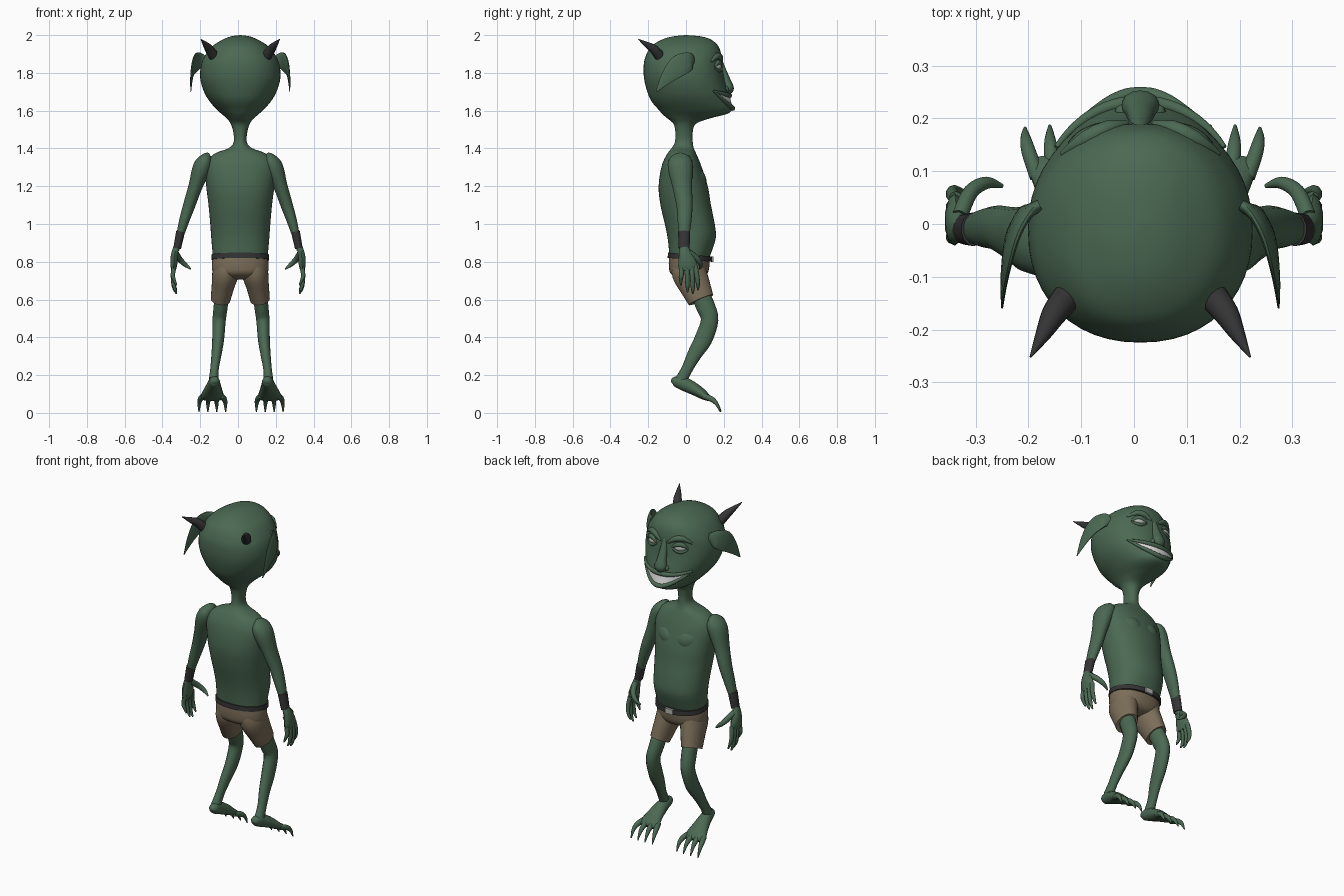
import bpy, bmesh, math
from mathutils import Vector

CX = 0.012  # the figure stands slightly right of the grid centre


def material(name, rgb):
    m = bpy.data.materials.new(name)
    m.diffuse_color = (*rgb, 1)
    return m


SKIN = material("green skin", (0.070, 0.140, 0.085))
DARK = material("charcoal", (0.035, 0.034, 0.036))
CLOTH = material("brown cloth", (0.200, 0.155, 0.100))
TEETH = material("white teeth", (0.75, 0.75, 0.75))
METAL = material("grey buckle", (0.45, 0.47, 0.45))


def smooth(rows, k=4):
    """Catmull-Rom interpolation of equal-length number rows."""
    out, n = [], len(rows)
    for i in range(n - 1):
        p = [rows[max(0, i - 1)], rows[i], rows[i + 1], rows[min(n - 1, i + 2)]]
        for j in range(k):
            t = j / k
            out.append([0.5 * (2 * b + (c - a) * t + (2 * a - 5 * b + 4 * c - d) * t * t
                               + (3 * b - a - 3 * c + d) * t ** 3) for a, b, c, d in zip(*p)])
    return out + [list(rows[-1])]


def skin_rings(bm, rings, closed=True, caps=True):
    vs = [[bm.verts.new(p) for p in r] for r in rings]
    n = len(vs[0])
    for a, b in zip(vs, vs[1:]):
        for i in range(n if closed else n - 1):
            j = (i + 1) % n
            bm.faces.new((a[i], a[j], b[j], b[i]))
    if closed and caps:
        bm.faces.new(vs[0][::-1])
        bm.faces.new(vs[-1])


def finish(bm, name, mat, angle=50):
    bmesh.ops.recalc_face_normals(bm, faces=bm.faces)
    me = bpy.data.meshes.new(name)
    bm.to_mesh(me)
    bm.free()
    me.materials.append(mat)
    ob = bpy.data.objects.new(name, me)
    bpy.context.collection.objects.link(ob)
    bpy.ops.object.select_all(action='DESELECT')
    ob.select_set(True)
    bpy.context.view_layer.objects.active = ob
    bpy.ops.object.shade_smooth_by_angle(angle=math.radians(angle))
    return ob


def tube(bm, rows, ref, n=14, k=4, s=1, cx=CX):
    """Sweep an oval; rows are x, y, z, radius along ref, radius across."""
    rows = smooth(rows, k)
    rings = []
    for i, r in enumerate(rows):
        t = (Vector(rows[min(i + 1, len(rows) - 1)][:3]) - Vector(rows[max(i - 1, 0)][:3])).normalized()
        b = t.cross(Vector(ref)).normalized()
        a = b.cross(t)
        ring = []
        for q in range(n):
            w = math.tau * q / n
            p = Vector(r[:3]) + a * max(r[3], .001) * math.cos(w) + b * max(r[4], .001) * math.sin(w)
            ring.append((cx + s * p.x, p.y, p.z))
        rings.append(ring)
    skin_rings(bm, rings)


def pair(name, mat, paths, ref, cx=CX, **kw):
    bm = bmesh.new()
    for s in (-1, 1):
        for rows in paths:
            tube(bm, rows, ref, s=s, cx=cx, **kw)
    return finish(bm, name, mat)


# Head, neck and torso: rows are z, half width, back y, front y
BODY = smooth([
    (2.0, .004, -.004, .004), (1.993, .05, -.07, .08), (1.975, .095, -.13, .135), (1.94, .15, -.185, .172),
    (1.89, .188, -.213, .188), (1.84, .208, -.224, .192), (1.77, .212, -.222, .203), (1.70, .192, -.205, .222),
    (1.65, .163, -.183, .234), (1.605, .124, -.145, .243), (1.582, .098, -.125, .215), (1.56, .073, -.10, .13),
    (1.53, .05, -.066, .052), (1.48, .036, -.056, .035), (1.43, .036, -.06, .036), (1.40, .065, -.078, .042),
    (1.37, .14, -.10, .055), (1.31, .185, -.128, .08), (1.2, .18, -.145, .115), (1.1, .168, -.135, .132),
    (1.0, .159, -.112, .152), (.93, .154, -.098, .158), (.86, .148, -.09, .138), (.80, .144, -.085, .115)])


def section(row, a, off=0):
    z, w, yb, yf = row
    sx, cy = math.sin(a), math.cos(a)
    x = (w + off) * math.copysign(abs(sx) ** .92, sx)
    y = (yb + yf) / 2 + ((yf - yb) / 2 + off) * math.copysign(abs(cy) ** .92, cy)
    return (CX + x, y, z)


def loft(name, mat, rows, n=48, off=0):
    bm = bmesh.new()
    skin_rings(bm, [[section(r, math.tau * i / n, off) for i in range(n)] for r in rows])
    return finish(bm, name, mat)


def on_head(a, z, off=0):
    for p, q in zip(BODY, BODY[1:]):
        if p[0] >= z >= q[0]:
            t = (p[0] - z) / (p[0] - q[0])
            return section([u + (v - u) * t for u, v in zip(p, q)], a, off)


def face_tube(bm, pts, radii, off):
    rows = []
    for (a, z), r in zip(pts, radii):
        x, y, z = on_head(a, z, off)
        rows.append((x - CX, y, z, r, r))
    tube(bm, rows, (0, 0, 1), n=10, k=2)


loft("head_and_torso", SKIN, BODY)

# Mouth: a curved teeth band between two lips
A = math.radians(52)
US = [i / 12 - 1 for i in range(25)]
upper = [(u * A, 1.680 + .025 * u * u) for u in US]
lower = [(u * A, 1.612 + .093 * u * u) for u in US]
bm = bmesh.new()
skin_rings(bm, [[on_head(a, zl + (zu - zl) * v / 5, .004) for (a, zu), (_, zl) in zip(upper, lower)]
                for v in range(6)], closed=False)
finish(bm, "teeth", TEETH)
bm = bmesh.new()
lip = [.005 + .008 * (1 - u * u) for u in US]
for curve in (upper, lower):
    face_tube(bm, curve, lip, .004)
finish(bm, "lips", SKIN)

# Nose and brows
bm = bmesh.new()
tube(bm, [(0, .175, 1.88, .012, .012), (0, .192, 1.82, .018, .02), (0, .212, 1.76, .024, .028),
          (0, .226, 1.715, .028, .036), (0, .228, 1.69, .012, .016)], (0, 1, 0))
for s in (-1, 1):
    tube(bm, [(.012, .205, 1.715, .006, .006), (.032, .212, 1.712, .018, .016), (.045, .2, 1.705, .005, .005)],
         (0, 0, 1), s=s)
    face_tube(bm, [(s * .1, 1.855), (s * .3, 1.883), (s * .55, 1.888), (s * .8, 1.86)],
              [.006, .016, .016, .005], 0)
finish(bm, "nose_and_brows", SKIN)

# Eyes with heavy lids
for name, mat, parts in (
        ("eyes", METAL, [([.25, .35, .44, .53, .63], [1.832] * 5, [.003, .014, .017, .014, .003], -.006)]),
        ("eyelids", SKIN, [([.22, .33, .44, .55, .66], [1.835, 1.85, 1.855, 1.85, 1.832], [.004, .012, .014, .012, .004], 0),
                           ([.22, .33, .44, .55, .66], [1.83, 1.816, 1.811, 1.816, 1.828], [.004, .008, .009, .008, .004], 0)])):
    bm = bmesh.new()
    for s in (-1, 1):
        for an, zs, rs, off in parts:
            face_tube(bm, [(s * a, z) for a, z in zip(an, zs)], rs, off)
    finish(bm, name, mat)

# Ears and horns
pair("ears", SKIN, [[(.19, .035, 1.865, .012, .03), (.222, .015, 1.862, .012, .05), (.247, -.04, 1.835, .01, .058),
                     (.258, -.10, 1.775, .007, .036), (.262, -.158, 1.70, .002, .003)]], (1, 0, 0))
pair("horns", DARK, [[(.14, -.14, 1.89, .028, .028), (.163, -.17, 1.925, .024, .024),
                      (.182, -.205, 1.948, .016, .016), (.208, -.252, 1.978, .002, .002)]], (0, 0, 1))

# Chest muscles
pair("chest", SKIN, [[(.015, .06, 1.225, .04, .04), (.06, .066, 1.225, .06, .042), (.11, .04, 1.24, .05, .035),
                      (.15, .0, 1.26, .02, .02)]], (0, 0, 1))

# Arms, cuffs and hands
pair("arms", SKIN, [[(.145, -.03, 1.36, .02, .02), (.165, -.03, 1.345, .058, .035), (.19, -.03, 1.3, .066, .05),
                     (.225, -.02, 1.2, .052, .038), (.258, -.008, 1.1, .043, .033),
                     (.287, -.008, 1.01, .036, .027), (.312, -.01, .92, .026, .019), (.328, -.01, .86, .024, .017)]],
     (0, 1, 0), cx=0)
pair("wrist_cuffs", DARK, [[(.304, -.01, .96, .032, .024), (.322, -.01, .872, .029, .021)]], (0, 1, 0), cx=0)
fingers = [[(.338, y, .78, .014, .013), (.345, y + dy * .6, .73, .013, .012), (.34, y + dy, z + .035, .011, .010),
            (.325, y + dy, z, .004, .004)]
           for y, dy, z in ((-.022, -.005, .675), (.004, .004, .64), (.028, .008, .63), (.048, .015, .65))]
palm = [(.327, -.01, .875, .024, .017), (.337, -.002, .83, .037, .02), (.34, .008, .785, .05, .019),
        (.341, .012, .755, .042, .012)]
thumb = [(.33, .015, .85, .018, .016), (.31, .06, .815, .016, .015), (.28, .078, .785, .012, .012),
         (.25, .072, .762, .004, .004)]
pair("palms_and_fingers", SKIN, [palm] + fingers, (0, 1, 0), cx=0, n=10)
pair("thumbs", SKIN, [thumb], (0, 0, 1), cx=0, n=10)

# Shorts, belt and buckle
loft("shorts_seat", CLOTH, smooth([(.822, .146, -.09, .125), (.78, .15, -.091, .124), (.74, .143, -.083, .115),
                                   (.715, .10, -.05, .09), (.705, .04, -.01, .04)]))
pair("shorts_legs", CLOTH, [[(.07, .01, .79, .085, .06), (.078, .018, .74, .092, .07), (.092, .048, .67, .082, .06),
                             (.105, .079, .598, .07, .052)]], (0, 1, 0), n=24)
bm = bmesh.new()
N = 48
ring = [[section((z, .148, -.092, .135), math.tau * i / N, off) for i in range(N)]
        for z, off in ((.812, -.01), (.812, .005), (.84, .004), (.84, -.01))]
ring = [[(x, y, z - .09 * y) for x, y, z in r] for r in ring]
skin_rings(bm, ring, caps=False)
finish(bm, "belt", DARK, 30)
bpy.ops.mesh.primitive_cube_add(size=1, location=(CX, .141, .814))
buckle = bpy.context.object
buckle.name = "buckle"
buckle.scale = (.05, .009, .03)
buckle.data.materials.append(METAL)

# Legs and clawed feet
pair("legs", SKIN, [[(.1, .07, .64, .05, .04), (.108, .105, .56, .05, .038), (.116, .125, .49, .046, .036),
                     (.121, .092, .39, .047, .032), (.13, .045, .31, .038, .027), (.14, .007, .235, .03, .023),
                     (.145, -.025, .175, .032, .026)]], (0, 1, 0), cx=.016)
foot = [(.138, -.078, .166, .008, .01), (.139, -.06, .167, .026, .026), (.143, -.015, .155, .036, .033),
        (.148, .05, .123, .032, .048), (.152, .10, .09, .023, .062), (.153, .125, .073, .012, .055)]
toes = [[(.152 + d * .75, .09, .09, .016, .015), (.152 + d, .135, .073, .015, .014),
         (.152 + d * 1.1, .162, .048, .010, .010), (.152 + d * 1.12, .188 - abs(d) * .1, .006, .003, .003)]
        for d in (-.063, -.021, .021, .063)]
pair("feet", SKIN, [foot] + toes, (0, 0, 1), cx=.016)
